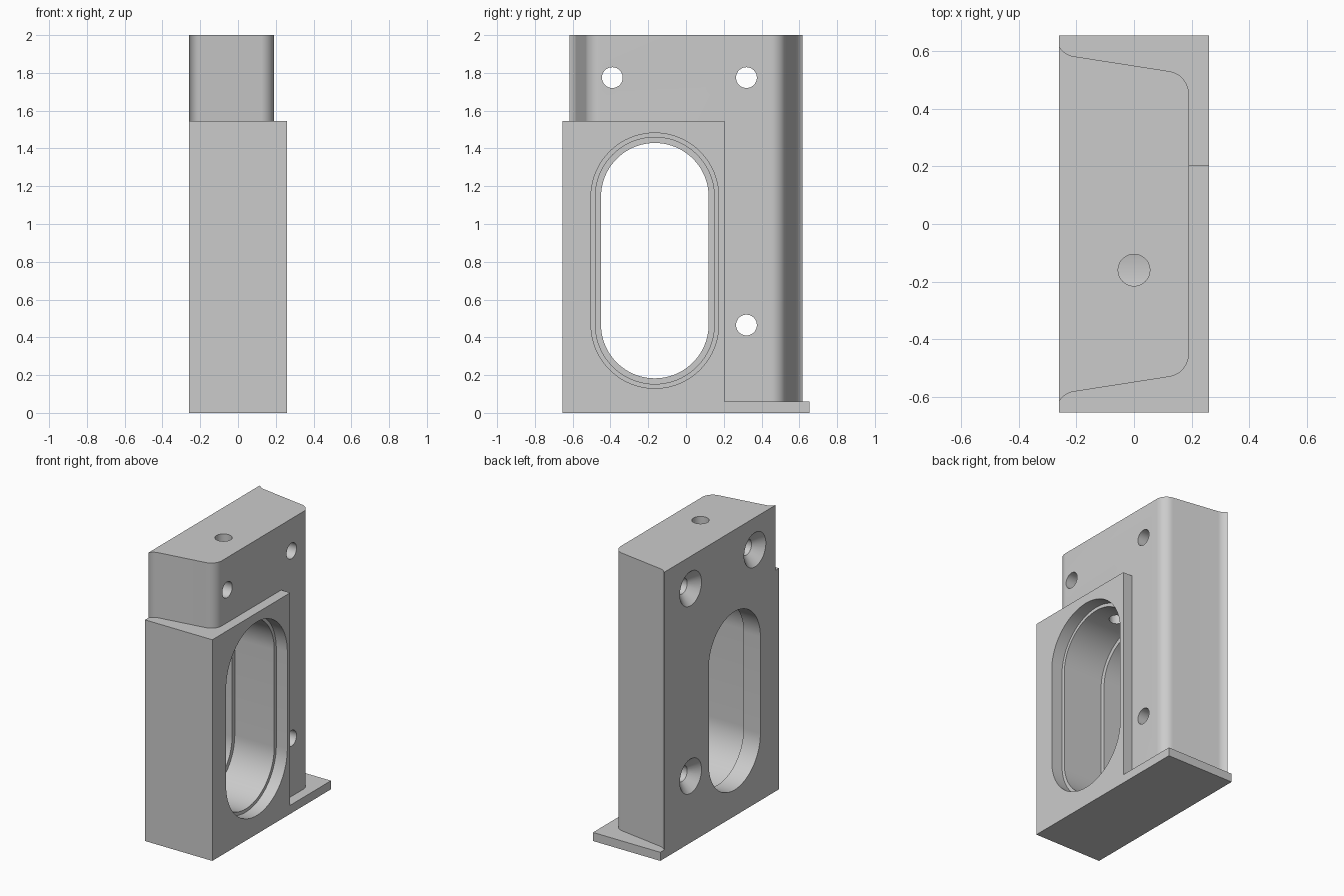
import bpy
import bmesh
from math import atan2, cos, pi, sin
from mathutils import Matrix, Vector

default = bpy.data.objects.get("Cube")
if default:
    bpy.data.objects.remove(default, do_unlink=True)

grey = bpy.data.materials.new("light grey")
grey.use_nodes = True
colour = (0.6, 0.6, 0.6, 1)
grey.diffuse_color = colour
grey.node_tree.nodes["Principled BSDF"].inputs["Base Color"].default_value = colour


def finish(name, bm):
    bmesh.ops.recalc_face_normals(bm, faces=bm.faces)
    mesh = bpy.data.meshes.new(name)
    bm.to_mesh(mesh)
    bm.free()
    mesh.materials.append(grey)
    ob = bpy.data.objects.new(name, mesh)
    bpy.context.collection.objects.link(ob)
    return ob


def prism(name, loop, direction):
    bm = bmesh.new()
    face = bm.faces.new([bm.verts.new(p) for p in loop])
    new = bmesh.ops.extrude_face_region(bm, geom=[face])["geom"]
    verts = [v for v in new if isinstance(v, bmesh.types.BMVert)]
    bmesh.ops.translate(bm, vec=direction, verts=verts)
    return finish(name, bm)


def box(name, low, high):
    (x0, y0, z0), (x1, y1, z1) = low, high
    loop = [(x0, y0, z0), (x1, y0, z0), (x1, y1, z0), (x0, y1, z0)]
    return prism(name, loop, (0, 0, z1 - z0))


def cone(name, r1, r2, depth, matrix):
    bm = bmesh.new()
    bmesh.ops.create_cone(bm, cap_ends=True, segments=48, radius1=r1,
                          radius2=r2, depth=depth, matrix=matrix)
    return finish(name, bm)


def arc(centre, r, a0, a1, n):
    return [(centre[0] + r * cos(a0 + (a1 - a0) * i / n),
             centre[1] + r * sin(a0 + (a1 - a0) * i / n)) for i in range(n + 1)]


def combine(target, other, operation):
    mod = target.modifiers.new(operation, "BOOLEAN")
    mod.operation = operation
    mod.solver = "EXACT"
    mod.object = other
    bpy.context.view_layer.objects.active = target
    bpy.ops.object.modifier_apply(modifier=mod.name)
    bpy.data.objects.remove(other, do_unlink=True)


# Tall body: drafted sides, rounded outer corners and a small flare at the back
BACK, FRONT = -0.26, 0.19
side = Vector((0.34, -0.053)).normalized()
normal = Vector((-side.y, side.x))
start = Vector((-0.21, 0.582))
flare_r, corner_r = 0.07, 0.08
flare_c = start + normal * flare_r
dx = BACK - flare_c.x
end_angle = atan2(-(flare_r ** 2 - dx ** 2) ** 0.5, dx) + 2 * pi
down = atan2(-normal.y, -normal.x) + 2 * pi
half = arc(flare_c, flare_r, end_angle, down, 8)
t = (FRONT - corner_r - (start - normal * corner_r).x) / side.x
corner_c = start - normal * corner_r + side * t
half += arc(corner_c, corner_r, atan2(normal.y, normal.x), 0, 14)
outline = half + [(x, -y) for x, y in reversed(half)]
body = prism("mounting_block", [(x, y, 0) for x, y in outline], (0, 0, 2))

# Square housing around the slot, and the foot plate
combine(body, box("foot_plate", (BACK, -0.655, 0), (0.26, 0.655, 0.06)), "UNION")
combine(body, box("slot_housing", (BACK, -0.655, 0), (0.26, 0.205, 1.545)), "UNION")

# Stepped slot, narrowest at the back
for radius, x0, x1 in ((0.285, -0.4, 0.4), (0.315, -0.13, 0.45), (0.338, 0.175, 0.5)):
    loop = arc((-0.165, 1.144), radius, 0, pi, 40)
    loop += arc((-0.165, 0.468), radius, pi, 2 * pi, 40)
    cutter = prism("slot_cutter", [(x0, y, z) for y, z in loop], (x1 - x0, 0, 0))
    combine(body, cutter, "DIFFERENCE")

# Countersunk screw holes
turn = Matrix.Rotation(pi / 2, 4, "Y")
for y, z in ((-0.39, 1.775), (0.32, 1.775), (0.32, 0.465)):
    hole = cone("screw_hole", 0.055, 0.055, 1, Matrix.Translation((0, y, z)) @ turn)
    combine(body, hole, "DIFFERENCE")
    place = Matrix.Translation((BACK + 0.0225, y, z)) @ turn
    combine(body, cone("countersink", 0.14, 0.055, 0.085, place), "DIFFERENCE")

# Vertical hole from the top into the slot
drill = cone("top_hole", 0.055, 0.055, 1, Matrix.Translation((0, -0.16, 1.7)))
combine(body, drill, "DIFFERENCE")

bpy.ops.object.select_all(action="DESELECT")
body.select_set(True)
bpy.context.view_layer.objects.active = body
bpy.ops.object.shade_smooth_by_angle(angle=pi / 6)
